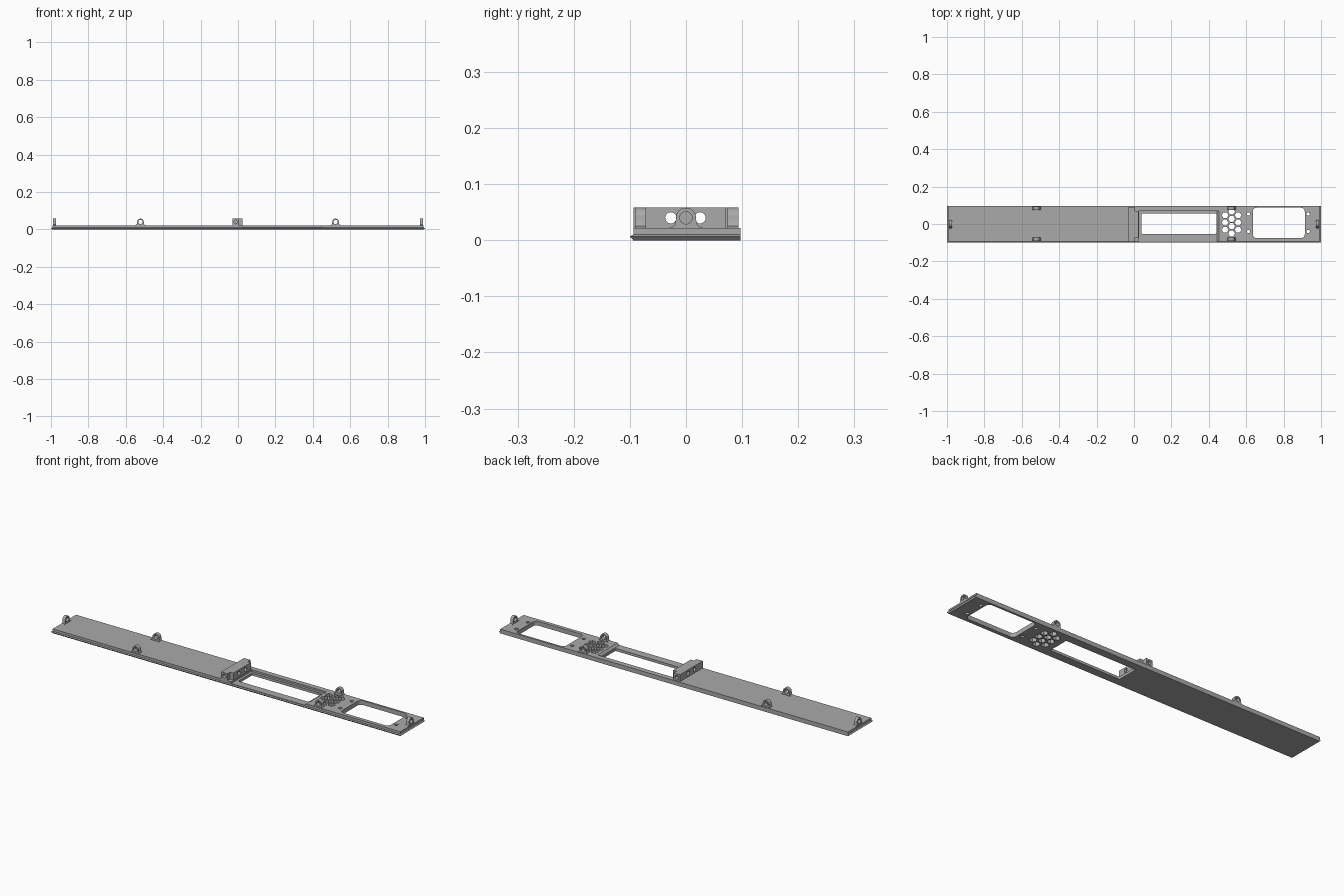
import bpy, bmesh, math
from mathutils import Vector

cube = bpy.data.objects.get("Cube")
if cube:
    bpy.data.objects.remove(cube, do_unlink=True)

grey = bpy.data.materials.new("plain grey")
grey.use_nodes = True
grey.diffuse_color = (0.4, 0.4, 0.4, 1)
grey.node_tree.nodes["Principled BSDF"].inputs["Base Color"].default_value = grey.diffuse_color

TOP = 0.022      # upper face of the plate
HOLE_Z = 0.04    # height of all screw holes


def loft(bm, rings):
    """Closed solid through matching rings of points."""
    loops = [[bm.verts.new(p) for p in ring] for ring in rings]
    n = len(loops[0])
    bm.faces.new(loops[0][::-1])
    bm.faces.new(loops[-1])
    for a, b in zip(loops, loops[1:]):
        for i in range(n):
            j = (i + 1) % n
            bm.faces.new((a[i], a[j], b[j], b[i]))


def rect(x0, x1, y0, y1, z):
    return [(x0, y0, z), (x1, y0, z), (x1, y1, z), (x0, y1, z)]


def prism(bm, outline, base, u, v, depth):
    """Extrude a 2D outline lying in axes u, v along u x v."""
    base, u, v = Vector(base), Vector(u), Vector(v)
    w = u.cross(v) * depth
    ring = [base + u * a + v * b for a, b in outline]
    loft(bm, [[p - w / 2 for p in ring], [p + w / 2 for p in ring]])


def circle(r, n=24, turn=0):
    return [(r * math.cos(turn + math.tau * i / n), r * math.sin(turn + math.tau * i / n)) for i in range(n)]


def rounded(hx, hy, r, steps=5):
    pts = []
    for k, (sx, sy) in enumerate([(1, 1), (-1, 1), (-1, -1), (1, -1)]):
        for i in range(steps + 1):
            a = math.pi / 2 * (k + i / steps)
            pts.append((sx * (hx - r) + r * math.cos(a), sy * (hy - r) + r * math.sin(a)))
    return pts


def make(name, bm, cutter=None):
    bmesh.ops.recalc_face_normals(bm, faces=bm.faces)
    mesh = bpy.data.meshes.new(name)
    bm.to_mesh(mesh)
    bm.free()
    mesh.materials.append(grey)
    ob = bpy.data.objects.new(name, mesh)
    bpy.context.collection.objects.link(ob)
    bpy.ops.object.select_all(action='DESELECT')
    bpy.context.view_layer.objects.active = ob
    ob.select_set(True)
    if cutter:
        tool = make(name + "_cutter", cutter)
        bpy.ops.object.select_all(action='DESELECT')
        bpy.context.view_layer.objects.active = ob
        ob.select_set(True)
        mod = ob.modifiers.new("cut", 'BOOLEAN')
        mod.object, mod.operation, mod.solver = tool, 'DIFFERENCE', 'EXACT'
        bpy.ops.object.modifier_apply(modifier=mod.name)
        bpy.data.objects.remove(tool, do_unlink=True)
        bpy.ops.object.shade_smooth_by_angle(angle=math.radians(30))
    return ob


X, Y, Z = (1, 0, 0), (0, 1, 0), (0, 0, 1)

# Base plate with a bevelled lower lip, and a lowered front beside the long window
plate = bmesh.new()
loft(plate, [rect(-0.993, 0.993, -0.094, 0.097, 0), rect(-1, 1, -0.1, 0.097, 0.007),
             rect(-0.993, 0.993, -0.094, 0.097, 0.01), rect(-0.993, 0.993, -0.094, 0.097, TOP)])
recess = bmesh.new()
loft(recess, [rect(0.027, 0.445, -0.12, 0.07, 0.013), rect(0.027, 0.465, -0.12, 0.07, 0.03)])
plate_ob = make("base_plate", plate, recess)

# Openings through the plate
holes = bmesh.new()
prism(holes, rounded(0.2, 0.055, 0.006), (0.24, 0.002, 0), X, Y, 0.1)
prism(holes, rounded(0.139, 0.081, 0.02), (0.774, 0.006, 0), X, Y, 0.1)
for x in (0.612, 0.931):
    for y in (-0.04, 0.053):
        prism(holes, circle(0.009, 16), (x, y, 0), X, Y, 0.1)
for col, count in ((-1, 3), (0, 4), (1, 3)):
    for i in range(count):
        y = 0.008 + (i - (count - 1) / 2) * 0.039
        prism(holes, circle(0.018, 6), (0.522 + col * 0.035, y, 0), X, Y, 0.1)
holes_ob = make("opening_cutter", holes)
bpy.context.view_layer.objects.active = plate_ob
mod = plate_ob.modifiers.new("openings", 'BOOLEAN')
mod.object, mod.operation, mod.solver = holes_ob, 'DIFFERENCE', 'EXACT'
bpy.ops.object.modifier_apply(modifier=mod.name)
bpy.data.objects.remove(holes_ob, do_unlink=True)

# Screw lugs: round eye on a flared foot
FOOT, R = 0.03, 0.018
right_side = [(FOOT, TOP - HOLE_Z - 0.004), (FOOT, TOP - HOLE_Z), (0.022, -0.015), (0.0185, -0.009)]
crown = [(R * math.cos(math.pi * i / 16), R * math.sin(math.pi * i / 16)) for i in range(17)]
lug_outline = right_side + crown + [(-a, b) for a, b in reversed(right_side)]


def lug(name, centre, axis, depth):
    body, bore = bmesh.new(), bmesh.new()
    prism(body, lug_outline, centre, axis, Z, depth)
    prism(bore, circle(0.011), centre, axis, Z, depth * 2)
    make(name, body, bore)


for sx, side in ((-1, "right"), (1, "left")):
    lug(side + "_end_lug", (sx * 0.982, 0, HOLE_Z), Y, 0.016)
    for y, face in ((-0.081, "front"), (0.084, "back")):
        lug(f"{side}_{face}_lug", (sx * 0.522, y, HOLE_Z), X, 0.02)

# Central joint block: full-width bar and a narrower wall beside the window
block, bores = bmesh.new(), bmesh.new()
outline = [(-0.03, -0.094), (0.006, -0.094), (0.006, -0.073), (0.025, -0.073),
           (0.025, 0.07), (0.006, 0.07), (0.006, 0.092), (-0.03, 0.092)]
loft(block, [[(x, y, z) for x, y in outline] for z in (0.012, 0.058)])
for y in (-0.027, 0.025):
    prism(bores, circle(0.01), (0, y, HOLE_Z), Y, Z, 0.2)
for y in (-0.094, 0.092):
    prism(bores, circle(0.01), (-0.012, y, HOLE_Z), X, Z, 0.04)
make("joint_block", block, bores)
